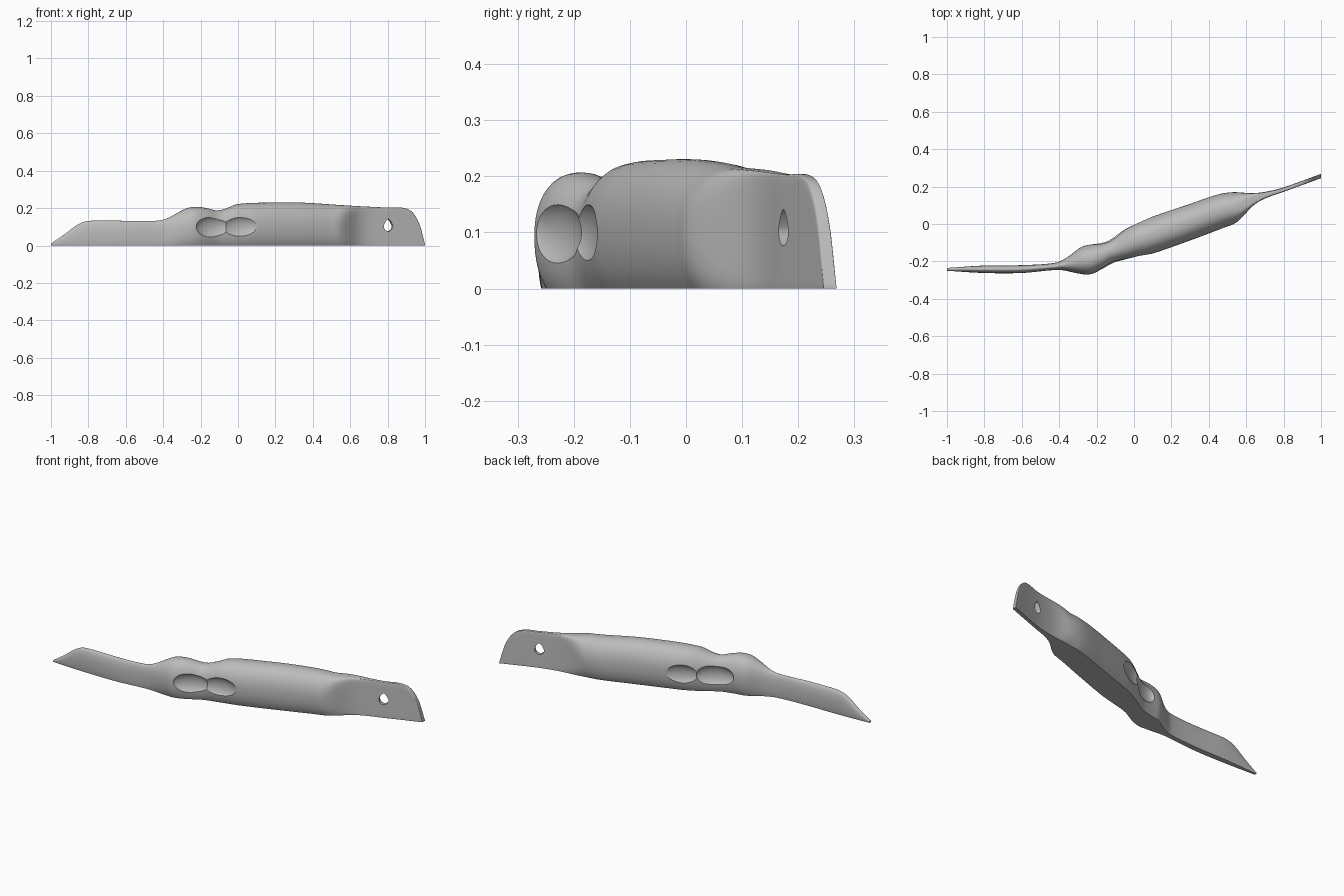
import bpy, bmesh, math
from mathutils import Matrix, Vector

cube = bpy.data.objects.get("Cube")
if cube:
    bpy.data.objects.remove(cube, do_unlink=True)

grey = bpy.data.materials.new("plain grey")
grey.use_nodes = True
colour = (0.5, 0.5, 0.5, 1)
grey.diffuse_color = colour
grey.node_tree.nodes["Principled BSDF"].inputs["Base Color"].default_value = colour


def smooth_curve(points):
    """Return a function that passes smoothly through the (x, value) points."""
    last = len(points) - 1

    def slope(i):
        a, b = points[max(i - 1, 0)], points[min(i + 1, last)]
        return (b[1] - a[1]) / (b[0] - a[0])

    def value(x):
        i = 0
        while i < last - 1 and x > points[i + 1][0]:
            i += 1
        (x0, v0), (x1, v1) = points[i], points[i + 1]
        w = x1 - x0
        t = (x - x0) / w
        return (v0 * (1 + 2 * t) * (1 - t) ** 2 + v1 * t * t * (3 - 2 * t)
                + w * slope(i) * t * (1 - t) ** 2 - w * slope(i + 1) * t * t * (1 - t))
    return value


# Outlines of the body: front edge, back edge and top edge along x
front_edge = smooth_curve([
    (-1, -.25), (-.8, -.262), (-.6, -.262), (-.4, -.246), (-.3, -.264), (-.24, -.27),
    (-.18, -.249), (-.1, -.205), (0, -.182), (.1, -.158), (.3, -.088), (.48, -.02),
    (.55, .01), (.64, .1), (.7, .136), (.8, .172), (1, .245)])
back_edge = smooth_curve([
    (-1, -.235), (-.8, -.222), (-.6, -.22), (-.42, -.207), (-.36, -.18), (-.28, -.122),
    (-.22, -.108), (-.14, -.088), (-.06, -.035), (.02, .01), (.1, .04), (.3, .108),
    (.45, .158), (.53, .17), (.63, .165), (.7, .172), (.8, .196), (1, .268)])
top_edge = smooth_curve([
    (-1, .01), (-.93, .058), (-.86, .11), (-.81, .13), (-.7, .133), (-.44, .132),
    (-.38, .145), (-.28, .197), (-.22, .207), (-.16, .198), (-.11, .187), (-.06, .2),
    (0, .222), (.2, .23), (.35, .229), (.6, .213), (.8, .203), (.88, .202),
    (.93, .18), (.97, .115), (1, .006)])


def signed_power(v, p):
    return math.copysign(abs(v) ** p, v)


def section(x, count=40):
    """Rounded section with a flat base; it squares off toward the tang."""
    lo, hi, h = front_edge(x), back_edge(x), top_edge(x)
    blend = min(max((x - .52) / .16, 0), 1)
    power = 2 / (2.2 + 8 * blend * blend)
    mid, dip = h * .46, math.radians(45)
    ring = []
    for k in range(count + 1):
        a = -dip + (math.pi + 2 * dip) * k / count
        z = signed_power(math.sin(a), power)
        z *= (h - mid) if z > 0 else mid / math.sin(dip) ** power
        y = (lo + hi) / 2 + (hi - lo) / 2 * signed_power(math.cos(a), power)
        ring.append((x, y, max(mid + z, 0)))
    return ring


def make_object(name, bm):
    bmesh.ops.recalc_face_normals(bm, faces=bm.faces)
    mesh = bpy.data.meshes.new(name)
    bm.to_mesh(mesh)
    bm.free()
    mesh.materials.append(grey)
    obj = bpy.data.objects.new(name, mesh)
    bpy.context.collection.objects.link(obj)
    return obj


# Body: blade, grip and tang lofted as one piece
bm = bmesh.new()
steps = 180
rings = []
for i in range(steps + 1):
    x = math.sin(math.pi * (i / steps - .5))
    rings.append([bm.verts.new(p) for p in section(x)])
for a, b in zip(rings, rings[1:]):
    for j in range(len(a)):
        k = (j + 1) % len(a)
        bm.faces.new((a[j], a[k], b[k], b[j]))
bm.faces.new(rings[0])
bm.faces.new(rings[-1])
body = make_object("handle_body", bm)


def cut(cutter):
    """Subtract a helper from the body, then discard it."""
    cutter.hide_render = True
    mod = body.modifiers.new("cut", "BOOLEAN")
    mod.operation = "DIFFERENCE"
    mod.solver = "EXACT"
    mod.object = cutter
    bpy.context.view_layer.objects.active = body
    bpy.ops.object.modifier_apply(modifier=mod.name)
    bpy.data.objects.remove(cutter, do_unlink=True)


# Finger grooves: two overlapping hollows on each side
for edge, side in ((front_edge, -1), (back_edge, 1)):
    for x, length in ((-.135, .1), (.015, .105)):
        bm = bmesh.new()
        bmesh.ops.create_uvsphere(bm, u_segments=48, v_segments=32, radius=1)
        turn = math.atan((edge(x + .06) - edge(x - .06)) / .12)
        place = Matrix.Translation(Vector((x, edge(x) + side * .018, .1)))
        size = Matrix.Diagonal((length, .038, .062, 1))
        bm.transform(place @ Matrix.Rotation(turn, 4, "Z") @ size)
        cut(make_object("groove_cutter", bm))

# Hanging hole: a teardrop through the tang
bm = bmesh.new()
outline = []
for k in range(40):
    a = math.tau * k / 40
    s, c = math.sin(a), math.cos(a)
    rise = max(s, 0)
    outline.append(bm.verts.new((.026 * c * (1 - .4 * rise), -.1, .029 * s + .007 * rise)))
face = bm.faces.new(outline)
new = bmesh.ops.extrude_face_region(bm, geom=[face])["geom"]
bmesh.ops.translate(bm, verts=[v for v in new if isinstance(v, bmesh.types.BMVert)],
                    vec=(0, .2, 0))
bm.transform(Matrix.Translation(Vector((.8, .184, .105))) @ Matrix.Rotation(math.atan(.365), 4, "Z"))
cut(make_object("hole_cutter", bm))

# Smooth surface with crisp rims
bpy.ops.object.select_all(action="DESELECT")
body.select_set(True)
bpy.context.view_layer.objects.active = body
bpy.ops.object.shade_smooth_by_angle(angle=math.radians(35))
